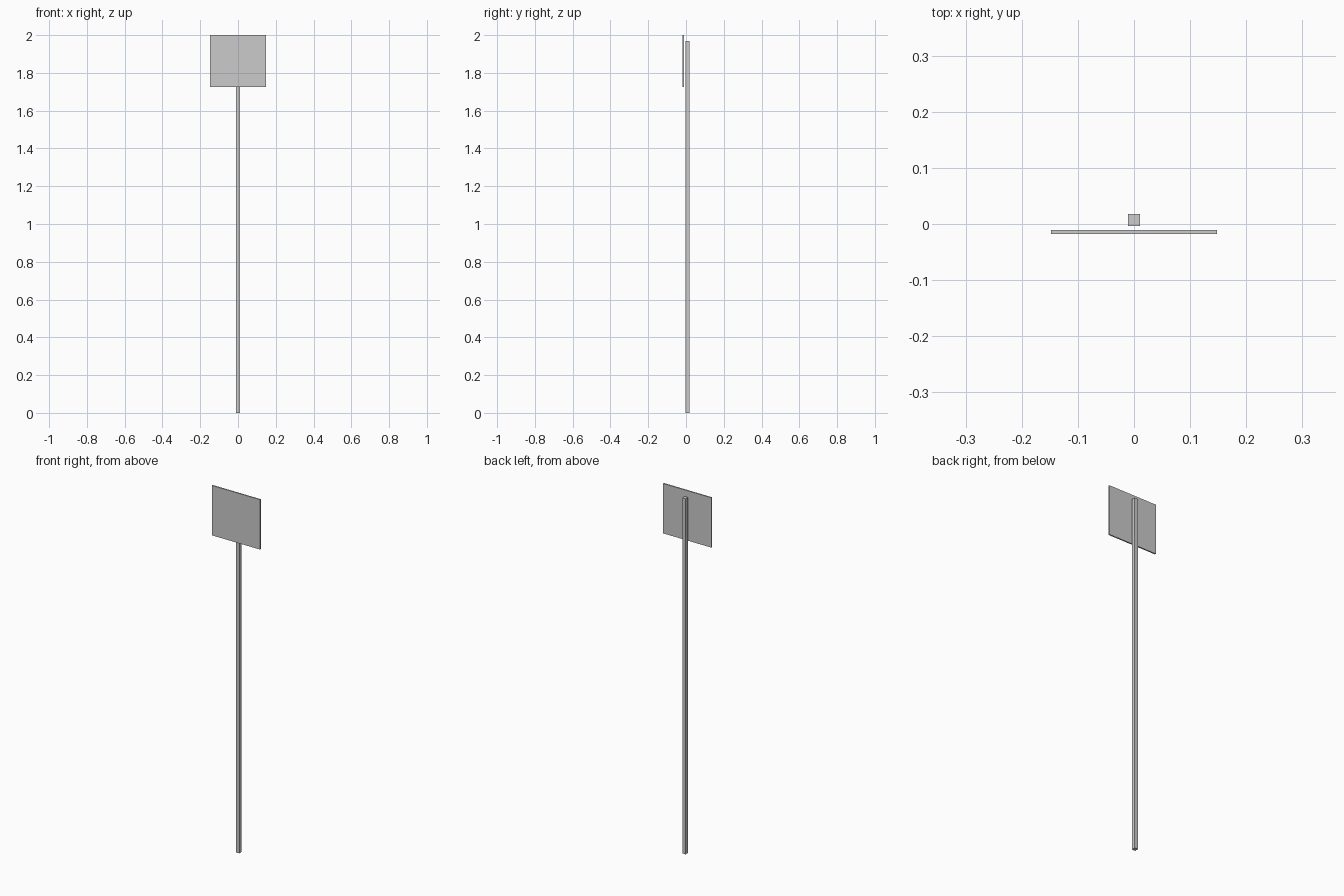
import bpy

if "Cube" in bpy.data.objects:
    bpy.data.objects.remove(bpy.data.objects["Cube"])


def box(name, lo, hi):
    """Axis-aligned box between two corners."""
    bpy.ops.mesh.primitive_cube_add(size=1, location=[(a + b) / 2 for a, b in zip(lo, hi)])
    ob = bpy.context.object
    ob.name = name
    ob.scale = [b - a for a, b in zip(lo, hi)]
    bpy.ops.object.transform_apply(location=False, rotation=False, scale=True)
    return ob


# Square upright post
box("post", (-0.0105, -0.0035, 0.0), (0.0105, 0.0178, 1.968))

# Thin sign plate held just in front of the post
box("sign_plate", (-0.1475, -0.0178, 1.724), (0.1475, -0.0105, 2.0))
